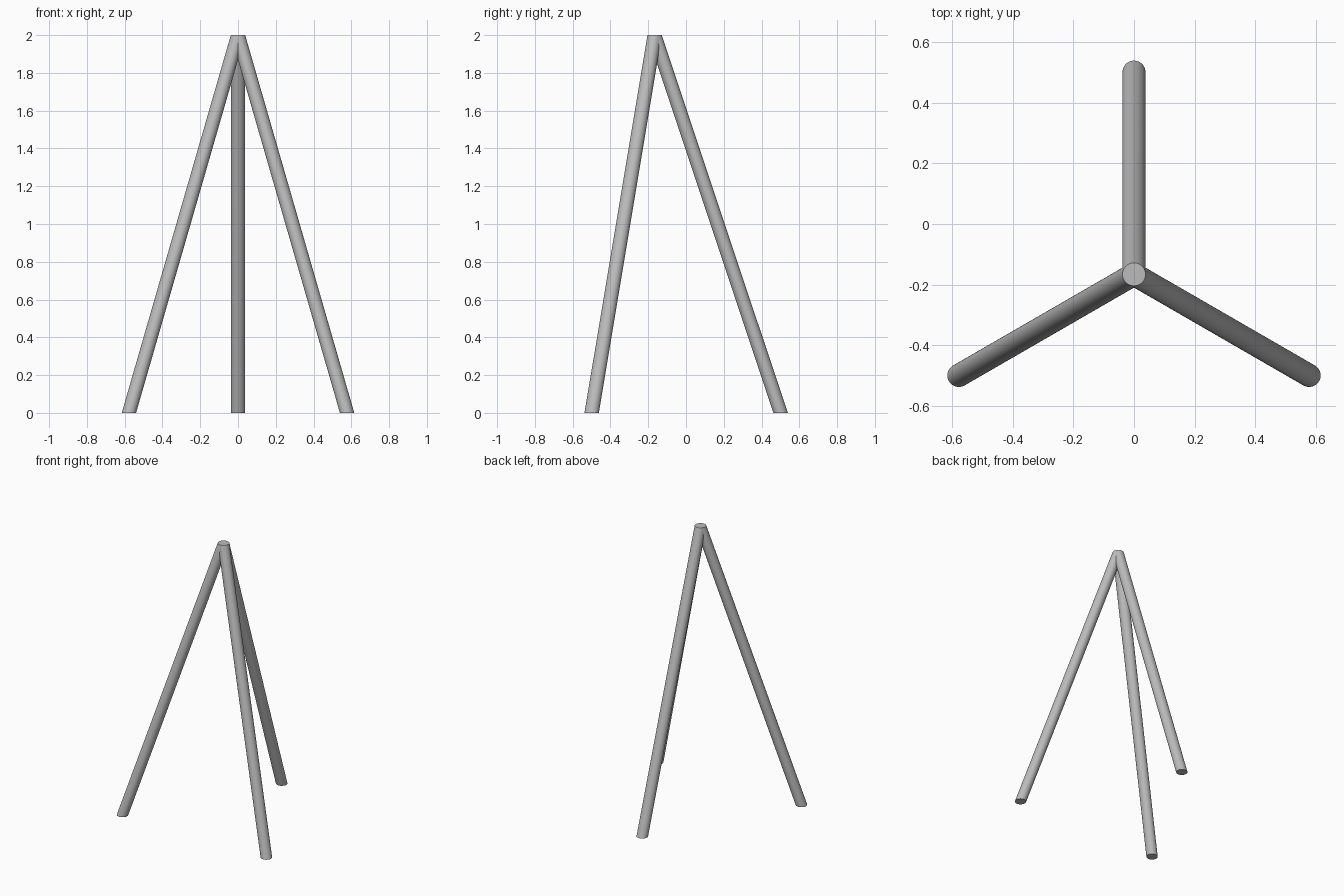
import bpy, bmesh, math
from mathutils import Matrix

cube = bpy.data.objects.get("Cube")
if cube:
    bpy.data.objects.remove(cube, do_unlink=True)

HEIGHT, RADIUS, SPREAD = 2.0, 0.038, 0.667
APEX_Y = -0.166

grey = bpy.data.materials.new("grey")
grey.use_nodes = True
colour = (0.5, 0.5, 0.5, 1.0)
grey.diffuse_color = colour
grey.node_tree.nodes["Principled BSDF"].inputs["Base Color"].default_value = colour


def leg(name, angle):
    """Slanted round pole with level ends, leaning out from the shared apex."""
    bm = bmesh.new()
    bmesh.ops.create_cone(bm, cap_ends=True, segments=48, radius1=RADIUS,
                          radius2=RADIUS, depth=HEIGHT,
                          matrix=Matrix.Translation((0, 0, HEIGHT / 2)))
    # Shear the foot outwards while both ends stay horizontal
    for v in bm.verts:
        reach = SPREAD * (1 - v.co.z / HEIGHT)
        v.co.x += reach * math.cos(angle)
        v.co.y += reach * math.sin(angle) + APEX_Y
    mesh = bpy.data.meshes.new(name)
    bm.to_mesh(mesh)
    bm.free()
    mesh.materials.append(grey)
    obj = bpy.data.objects.new(name, mesh)
    bpy.context.collection.objects.link(obj)
    bpy.ops.object.select_all(action='DESELECT')
    obj.select_set(True)
    bpy.context.view_layer.objects.active = obj
    bpy.ops.object.shade_smooth_by_angle(angle=math.radians(30))


# Three legs evenly spaced around the apex
for name, degrees in (("back_leg", 90), ("front_right_leg", 210), ("front_left_leg", 330)):
    leg(name, math.radians(degrees))
